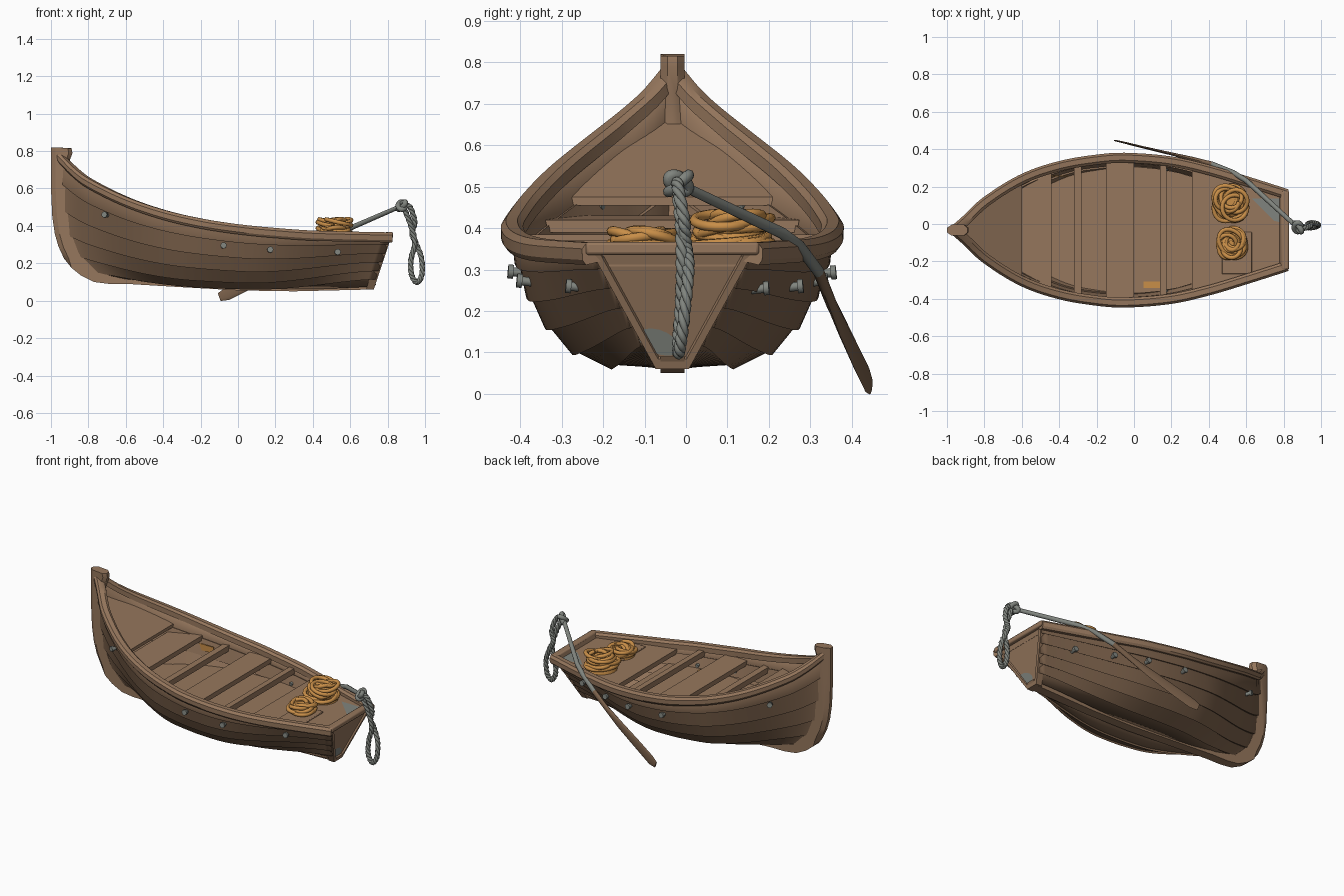
import bpy, math, random
from mathutils import Vector

if "Cube" in bpy.data.objects:
    bpy.data.objects.remove(bpy.data.objects["Cube"])
random.seed(4)
CY = -0.033  # centre line of the boat


def material(name, rgb):
    m = bpy.data.materials.new(name)
    m.diffuse_color = [((c / 255 + .055) / 1.055) ** 2.4 for c in rgb] + [1]
    m.use_nodes = True
    m.node_tree.nodes["Principled BSDF"].inputs["Base Color"].default_value = m.diffuse_color
    return m


WOOD = material("warm wood", (150, 119, 93))
DARK = material("dark planks", (122, 96, 74))
ROPE = material("orange rope", (200, 142, 72))
GREY = material("weathered grey", (128, 132, 126))


def finish(o, angle=0.6):
    bpy.ops.object.select_all(action='DESELECT')
    o.select_set(True)
    bpy.context.view_layer.objects.active = o
    bpy.ops.object.shade_smooth_by_angle(angle=angle)
    return o


def mesh(name, verts, faces, mat, y=CY, bevel=0, fix=True):
    me = bpy.data.meshes.new(name)
    me.from_pydata([tuple(v) for v in verts], [], faces)
    o = bpy.data.objects.new(name, me)
    bpy.context.collection.objects.link(o)
    me.materials.append(mat)
    o.location.y = y
    finish(o)
    if fix:
        bpy.ops.object.mode_set(mode='EDIT')
        bpy.ops.mesh.select_all(action='SELECT')
        bpy.ops.mesh.normals_make_consistent(inside=False)
        bpy.ops.object.mode_set(mode='OBJECT')
    if bevel:
        b = o.modifiers.new("bevel", 'BEVEL')
        b.width, b.segments = bevel, 2
    return o


def rings(name, rows, mat, y=CY, bevel=0):
    """closed skin through rows of equal point count, capped"""
    n = len(rows[0])
    f = [(r * n + k, r * n + (k + 1) % n, (r + 1) * n + (k + 1) % n, (r + 1) * n + k)
         for r in range(len(rows) - 1) for k in range(n)]
    f += [tuple(range(n)), tuple(range((len(rows) - 1) * n, len(rows) * n))]
    return mesh(name, [p for r in rows for p in r], f, mat, y, bevel)


def box(name, x0, x1, y0, y1, z0, z1, mat, bevel=0.004):
    return rings(name, [[(x, y0, z0), (x, y1, z0), (x, y1, z1), (x, y0, z1)] for x in (x0, x1)], mat, CY, bevel)


def tube(name, pts, r, mat, cyclic=False):
    cu = bpy.data.curves.new(name, 'CURVE')
    cu.dimensions, cu.bevel_depth, cu.bevel_resolution, cu.use_fill_caps = '3D', r, 2, True
    sp = cu.splines.new('POLY')
    sp.points.add(len(pts) - 1)
    for q, p in zip(sp.points, pts):
        q.co = (*p, 1)
    sp.use_cyclic_u = cyclic
    cu.materials.append(mat)
    o = bpy.data.objects.new(name, cu)
    bpy.context.collection.objects.link(o)
    bpy.ops.object.select_all(action='DESELECT')
    o.select_set(True)
    bpy.context.view_layer.objects.active = o
    bpy.ops.object.convert(target='MESH')
    return finish(bpy.context.object, 0.9)


def curve_at(t, x):
    """smooth interpolation of a table of (x, value)"""
    x = min(max(x, t[0][0]), t[-1][0])
    i = next(k for k in range(len(t) - 1) if x <= t[k + 1][0])
    slope = lambda a, b: (t[b][1] - t[a][1]) / (t[b][0] - t[a][0])
    m0, m1 = slope(max(i - 1, 0), i + 1), slope(i, min(i + 2, len(t) - 1))
    d = t[i + 1][0] - t[i][0]
    u = (x - t[i][0]) / d
    return ((2*u**3 - 3*u*u + 1) * t[i][1] + (u**3 - 2*u*u + u) * d * m0
            + (3*u*u - 2*u**3) * t[i + 1][1] + (u**3 - u*u) * d * m1)


# hull lines: half beam, sheer height, keel height along x, and three sections
BEAM = [(-.955, .008), (-.9, .056), (-.8, .15), (-.6, .275), (-.4, .345), (-.2, .38), (-.05, .39), (.2, .37), (.4, .325), (.6, .265), (.82, .195)]
SHEER = [(-.955, .785), (-.88, .708), (-.8, .645), (-.6, .545), (-.4, .475), (-.2, .428), (0, .397), (.2, .377), (.4, .363), (.82, .353)]
KEEL = [(-.955, .1), (-.5, .083), (0, .065), (.4, .062), (.82, .075)]
BOW = ([.04, .14, .27, .44, .62, .81, 1], [0, .09, .22, .38, .57, .78, 1])
MID = ([.08, .38, .61, .77, .88, .95, 1], [0, .02, .12, .30, .51, .75, 1])
STERN = ([.2, .34, .47, .60, .74, .87, 1], [0, .16, .32, .49, .66, .83, 1])
STEM_X = [-.68, -.82, -.9, -.935, -.95, -.955, -.955]


def at(t, s):
    i = min(int(s), len(t) - 2)
    return t[i] + (t[i + 1] - t[i]) * (s - i)


def smooth(v):
    v = min(max(v, 0), 1)
    return v * v * (3 - 2 * v)


def span(s):
    return at(STEM_X, s), .72 + .1 * at(STERN[1], s)


def surf(u, s):
    x0 = -.955 + 1.775 * u
    wb, ws = smooth((-.25 - x0) / .7), smooth((x0 - .05) / .77)
    f, h = [wb * at(BOW[k], s) + ws * at(STERN[k], s) + (1 - wb - ws) * at(MID[k], s) for k in (0, 1)]
    a, b = span(s)
    k = curve_at(KEEL, x0)
    return Vector((a + (b - a) * u, curve_at(BEAM, x0) * f, k + (curve_at(SHEER, x0) - k) * h))


def half(x, z):
    for i in range(121):
        a, b = span(i / 20)
        p = surf(min(max((x - a) / (b - a), 0), 1), i / 20)
        if p.z >= z:
            break
    return max(p.y - .012, .004)


# lapped planks of the hull, one half mirrored
N = 48
verts, faces = [], []
for r in range(12):
    s = (r + 1) // 2
    for i in range(N + 1):
        u = (i / N) ** 1.25
        p = surf(u, s)
        t = surf(u, min(s + .5, 6)) - surf(u, max(s - .5, 0))
        n = Vector((0, t.z, -t.y)).normalized()
        verts.append(p + n * (.011 if r % 2 == 0 and r else 0))
for r in range(11):
    for i in range(N):
        a = r * (N + 1) + i
        faces.append((a, a + N + 1, a + N + 2, a + 1))
hull = mesh("hull_planks", verts, faces, DARK, fix=False)
hull.data.materials.append(WOOD)
so = hull.modifiers.new("thickness", 'SOLIDIFY')
so.thickness, so.material_offset = .022, 1
hull.modifiers.new("mirror", 'MIRROR').use_axis = (False, True, False)

# gunwale rail along the sheer
rows = []
for i in range(N + 1):
    u = (i / N) ** 1.25
    p, d = surf(u, 6), surf(min(u + .01, 1), 6) - surf(max(u - .01, 0), 6)
    n = Vector((-d.y, d.x, 0)).normalized()
    rows.append([p + n * a + Vector((0, 0, b)) for a, b in
                 ((.014, -.042), (.023, -.03), (.024, -.003), (.012, .012), (-.016, .012), (-.03, 0), (-.03, -.032))])
rail = rings("gunwale_rail", rows, WOOD)
rail.modifiers.new("mirror", 'MIRROR').use_axis = (False, True, False)

# stem post and keel as one profile, narrowing to a sharp front edge
prof = [(-1, .82), (-.89, .815), (-.885, .79), (-.91, .72), (-.92, .55), (-.90, .38), (-.85, .25), (-.75, .15), (-.6, .115),
        (0, .09), (.3, .085), (.74, .09), (.72, .06), (.3, .05), (0, .055), (-.4, .078), (-.58, .089), (-.69, .09), (-.77, .1),
        (-.84, .135), (-.89, .175), (-.93, .225), (-.96, .29), (-.98, .36), (-.993, .45), (-1, .6)]
cut = lambda x, z: x + (.025 if x < -.925 and z > .2 else -.02 if x < -.88 and z > .7 else 0)
rings("stem_and_keel", [[(cut(x, z) if abs(y) > .02 else x, y, z) for x, z in prof] for y in (-.029, -.012, .012, .029)], WOOD)


# transom with a raised border, and its top cap
def tri(sc, dx):
    mid = .23
    return [((.72 + .1 * (z - .06) / .3) + dx, y * sc, z) for y, z in
            ((-.205, mid + .13 * sc), (.205, mid + .13 * sc), (.04, mid - .17 * sc), (-.04, mid - .17 * sc))]


rings("transom", [tri(1, -.035), tri(1, .006), tri(.86, .006), tri(.82, -.004)], WOOD)
box("transom_cap", .785, .83, -.21, .21, .335, .367, WOOD, .008)


# decks and seats fitted to the hull
def deck(name, x0, x1, z0, z1, th, n=10):
    rows = []
    for i in range(n + 1):
        x, z = x0 + (x1 - x0) * i / n, z0 + (z1 - z0) * i / n
        a, b = half(x, z), half(x, z - th)
        rows.append([(x, -b, z - th), (x, b, z - th), (x, a, z), (x, -a, z)])
    return rings(name, rows, WOOD)


deck("bow_deck", -.92, -.6, .655, .475, .02)
deck("bow_seat", -.62, -.44, .43, .42, .03)
deck("forward_beam", -.32, -.28, .385, .385, .035, 2)
deck("middle_seat", -.15, 0, .37, .37, .03)
deck("aft_beam", .14, .175, .36, .36, .035, 2)
deck("stern_deck", .31, .80, .338, .338, .03)
deck("floor", -.66, .34, .255, .255, .02)
box("deck_hatch", .47, .63, -.235, -.01, .335, .346, WOOD)

# small orange patches inside the hull, grey patches at the stern
box("floor_patch", .05, .14, -.31, -.275, .25, .262, ROPE, 0)
box("side_patch", -.45, -.35, .287, .293, .335, .375, ROPE, 0)
mesh("deck_patch", [(.63, .17, .3395), (.78, .17, .3395), (.79, .04, .3395), (.75, .05, .3395)], [(0, 3, 2, 1)], GREY)
pts = []
for k in range(16):
    a = k * math.tau / 16
    y, z = -.032 + .05 * math.cos(a), .125 + .03 * math.sin(a) - .014 * math.cos(a)
    pts.append((.7185 + .1 * (z - .06) / .3, y, z))
mesh("transom_patch", pts, [tuple(range(16))], GREY)

# spool pegs on each side
for s, x, z in ((-1, -.69, .455), (-1, -.08, .29), (-1, .17, .268), (-1, .53, .255),
                (1, -.69, .455), (1, -.08, .288), (1, .17, .268), (1, .37, .255), (1, .59, .25)):
    y = half(x, z)
    d = Vector((-.5 if x < -.5 else .05, 1, .1)).normalized()
    p = Vector((x, y - .01, z))
    f = lambda t: tuple(Vector((1, s, 1)) * (p + d * t) + Vector((0, CY, 0)))
    tube("peg", [f(0), f(.055)], .011, GREY)
    tube("peg_cap", [f(.045), f(.058)], .017, GREY)

# oar: round grey shaft flattening into a wooden blade
st = [((.87, -.015, .505), .012, .012), ((.6, .232, .388), .014, .014), ((.53, .275, .355), .015, .014),
      ((.42, .32, .295), .016, .013), ((.3, .35, .22), .018, .012), ((.2, .375, .165), .028, .008),
      ((.05, .41, .09), .033, .006), ((-.06, .437, .035), .034, .005), ((-.1, .446, .019), .022, .004)]
rows = []
for i, (p, w, t) in enumerate(st):
    d = (Vector(st[min(i + 1, 8)][0]) - Vector(st[max(i - 1, 0)][0])).normalized()
    up = (Vector((0, 0, 1)) - d * d.z).normalized()
    side = d.cross(up)
    rows.append([Vector(p) + up * w * math.cos(k * math.tau / 12) + side * t * math.sin(k * math.tau / 12) for k in range(12)])
oar = rings("oar", rows, GREY, 0)
oar.data.materials.append(DARK)
for f in oar.data.polygons:
    f.material_index = int(f.center.x < .38)

# grey hanging rope: three strands twisted round a looped path
path = [(.88, -.02, .51), (.92, -.02, .5), (.945, -.005, .42), (.93, 0, .36), (.95, .006, .31), (.98, .0, .23), (.983, -.01, .14),
        (.957, -.018, .098), (.928, -.018, .14), (.925, -.012, .22), (.945, -.01, .31), (.925, -.012, .4), (.89, -.02, .49)]
tabs = [[(i, p[k]) for i, p in enumerate(path)] for k in range(3)]
pos = lambda t: Vector([curve_at(c, t) for c in tabs])
for j in range(3):
    pts = []
    for i in range(181):
        t = i / 15
        d = (pos(t + .03) - pos(t - .03)).normalized()
        n = d.cross(Vector((0, 1, 0))).normalized()
        a = i * .42 + j * math.tau / 3
        pts.append(pos(t) + n * .007 * math.cos(a) + n.cross(d) * .007 * math.sin(a))
    tube("hanging_rope_strand", pts, .0085, GREY)
# knot at the oar head
for j in range(3):
    e = Vector((.876, -.018, .508))
    tube("rope_knot", [e + Vector((.02 * math.cos(a + j), .024 * math.sin(a), .02 * math.sin(a + j * 2.1)))
                       for a in [k * math.tau / 20 for k in range(20)]], .014, GREY, True)

# tangled orange rope coils on the stern deck
for cx, cy, R, top in ((.515, .11, .108, .437), (.525, -.105, .09, .395)):
    pts = []
    for i in range(301):
        t = i * 10 * math.tau / 300
        g = i / 300
        r = (R - .013) * (.72 + .28 * math.sin(t * .37 + 1))
        z = .352 + (top - .352) * (.15 + .85 * g) * (.6 + .4 * math.sin(t * .63))
        pts.append((cx + r * math.cos(t) * .95, cy + r * math.sin(t + .3 * math.sin(t * .21)), z))
    tube("rope_coil", pts, .012, ROPE)
    for j in range(4):  # loose crossing loops
        a0, q = random.random() * 6, R * random.uniform(.5, .65)
        tube("rope_loop", [(cx + R * .3 * math.cos(a0) + q * math.cos(a), cy + R * .3 * math.sin(a0) + q * math.sin(a),
                            top - .018 + .016 * math.sin(a + a0 * 2)) for a in [k * math.tau / 28 for k in range(28)]],
             .012, ROPE, True)
    rings("rope_core", [[(cx + R * m * math.cos(k * math.tau / 20), cy + R * m * math.sin(k * math.tau / 20), z)
                         for k in range(20)] for m, z in ((.85, .338), (.8, .365), (.5, top - .025))], ROPE, 0)
